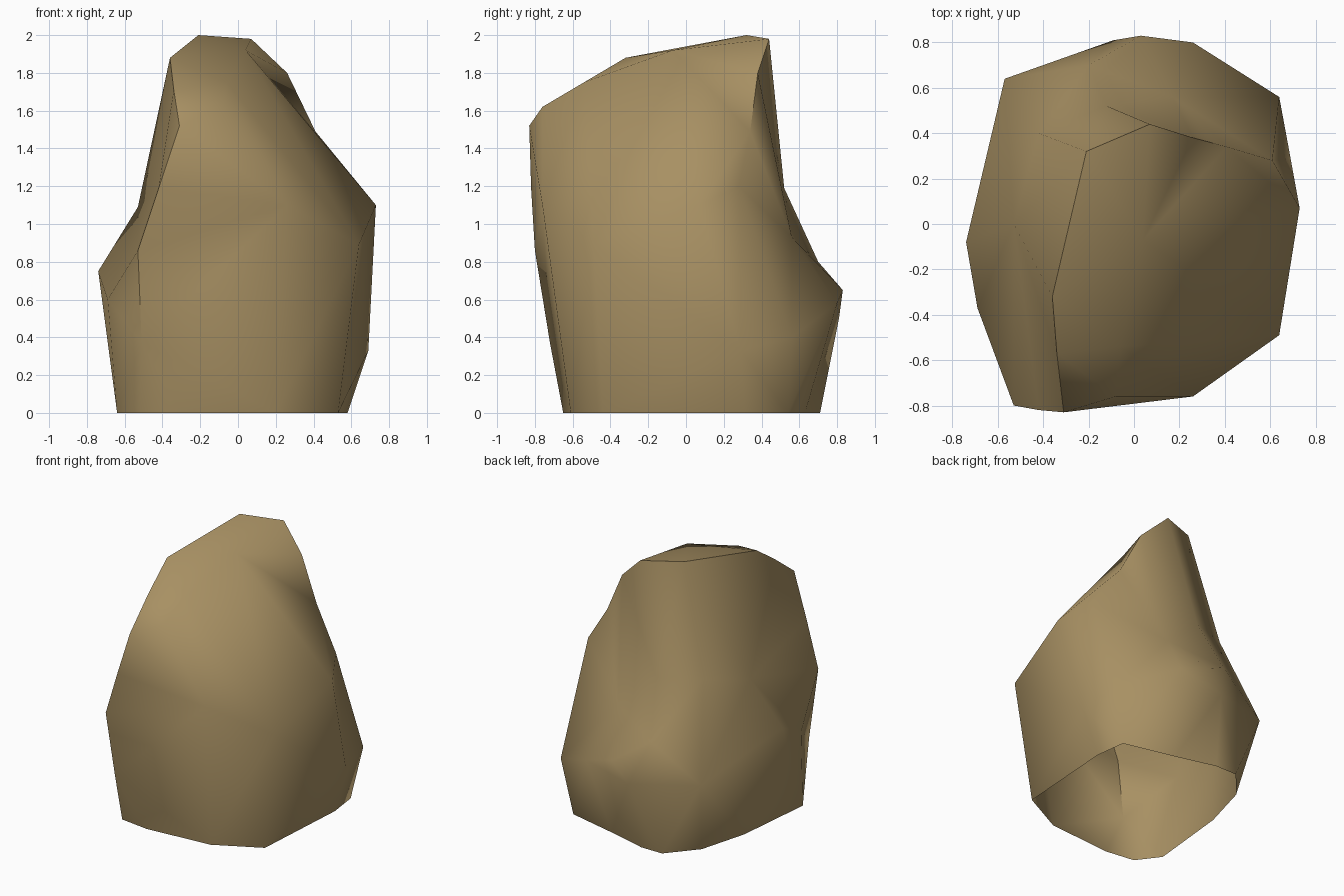
import bpy
import bmesh
from mathutils import Vector

cube = bpy.data.objects.get("Cube")
if cube:
    bpy.data.objects.remove(cube, do_unlink=True)


def make_material(name, colour):
    material = bpy.data.materials.new(name)
    material.use_nodes = True
    material.diffuse_color = colour
    shader = material.node_tree.nodes["Principled BSDF"]
    shader.inputs["Base Color"].default_value = colour
    shader.inputs["Roughness"].default_value = 1
    return material


# Sharp edge: from the back right, over the summit and down the front left corner
sharp_ridge = [(.41, .34, 1.49), (.26, .38, 1.8), (.07, .44, 1.98), (-.21, .32, 2),
               (-.36, -.32, 1.88), (-.34, -.57, 1.71), (-.31, -.83, 1.52),
               (-.42, -.82, 1.19), (-.53, -.8, .86), (-.51, -.72, .37)]
# Softer corners, grouped by side
flat_top = [(.04, -.07, 1.92), (-.06, -.54, 1.75)]
right_front = [(.61, .28, 1.2), (.73, .07, 1.1), (.64, -.49, .89), (.69, .29, .33),
               (-.08, -.76, 1.62), (.26, -.76, 1.1)]
back = [(-.12, .52, 1.19), (.17, .56, .93), (-.09, .81, .5), (.26, .8, .58),
        (.64, .56, .4), (-.57, .64, .55), (-.2, .7, .8), (.03, .83, .65)]
left_flank = [(-.42, .4, 1.21), (-.53, 0, 1.09), (-.74, -.08, .75), (-.69, -.37, .6)]
base_outline = [(.58, .31), (.55, .54), (.17, .63), (-.13, .71), (-.3, .71), (-.48, .5),
                (-.58, .14), (-.64, -.46), (-.52, -.62), (-.3, -.65), (.2, -.61), (.53, -.44)]

corners = sharp_ridge + flat_top + right_front + back + left_flank
corners += [(x, y, 0) for x, y in base_outline]


def spread_on_sphere(point):
    """Direction of a corner from the middle of the boulder, with height evened out."""
    x, y, z = point
    return Vector((x + .05, y, (z - .85) * .75)).normalized()


# Join neighbouring corners on a sphere, then move each to its real place
bm = bmesh.new()
vert_at = {corner: bm.verts.new(spread_on_sphere(corner)) for corner in corners}
bmesh.ops.convex_hull(bm, input=list(bm.verts))
bmesh.ops.triangulate(bm, faces=list(bm.faces))
bmesh.ops.recalc_face_normals(bm, faces=list(bm.faces))
for corner, vert in vert_at.items():
    vert.co = corner

# Smooth shading everywhere except along the ridge
for face in bm.faces:
    face.smooth = True
for start, end in zip(sharp_ridge, sharp_ridge[1:]):
    edge = bm.edges.get((vert_at[start], vert_at[end]))
    if edge:
        edge.smooth = False

# Open the underside
underside = [f for f in bm.faces if all(v.co.z < .001 for v in f.verts)]
bmesh.ops.delete(bm, geom=underside, context='FACES')

mesh = bpy.data.meshes.new("boulder")
bm.to_mesh(mesh)
bm.free()
mesh.materials.append(make_material("sandy brown stone", (.39, .28, .125, 1)))
boulder = bpy.data.objects.new("boulder", mesh)
bpy.context.collection.objects.link(boulder)
